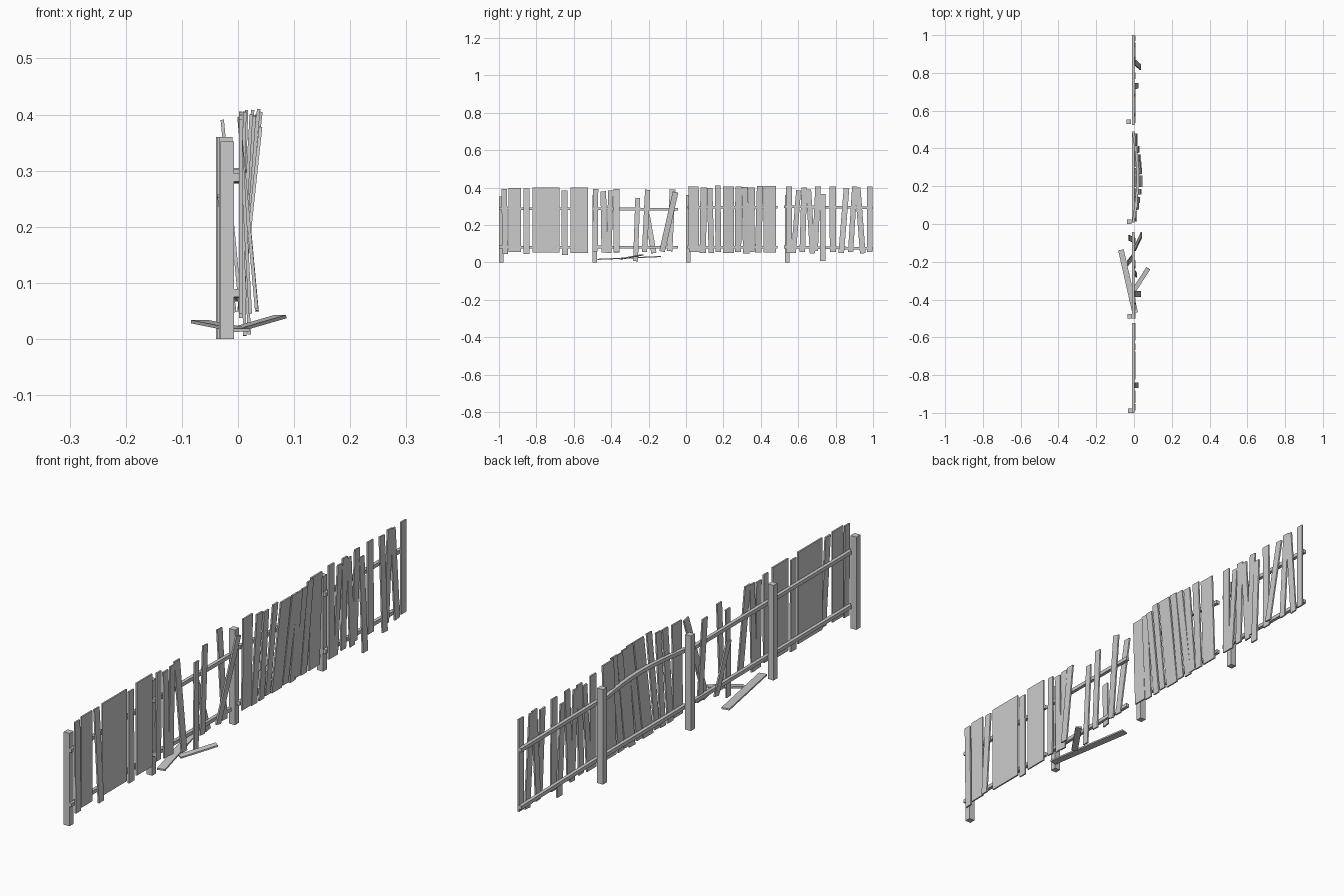
import bpy, bmesh, math
from mathutils import Vector, Matrix

FACE = 0.005   # x of the picket layer in front of the rails


def plank(name, bottom, top, width, thick, side=(0, 1, 0)):
    """Box running from bottom to top; its width follows 'side'."""
    a, b = Vector(bottom), Vector(top)
    axis = b - a
    z = axis.normalized()
    y = Vector(side)
    y = (y - z * y.dot(z)).normalized()
    x = y.cross(z)
    rot = Matrix((x, y, z)).transposed().to_4x4()
    m = Matrix.Translation((a + b) / 2) @ rot @ Matrix.Diagonal((thick, width, axis.length, 1))
    bm = bmesh.new()
    bmesh.ops.create_cube(bm, size=1, matrix=m)
    me = bpy.data.meshes.new(name)
    bm.to_mesh(me)
    bm.free()
    ob = bpy.data.objects.new(name, me)
    bpy.context.collection.objects.link(ob)
    return ob


def bulge(y):
    """Outward bow of the third panel's upper rail."""
    t = min(max((y - 0.01) / 0.48, 0), 1)
    return 0.024 * math.sin(math.pi * t)


def bowed_rail(name, y0, y1, z, s, n=8):
    bm = bmesh.new()
    rings = []
    for i in range(n + 1):
        y = y0 + (y1 - y0) * i / n
        cx = -0.004 + bulge(y)
        rings.append([bm.verts.new((cx + dx * s / 2, y, z + dz * s / 2))
                      for dx, dz in ((-1, -1), (1, -1), (1, 1), (-1, 1))])
    for r, q in zip(rings, rings[1:]):
        for k in range(4):
            bm.faces.new((r[k], r[(k + 1) % 4], q[(k + 1) % 4], q[k]))
    bm.faces.new(rings[0])
    bm.faces.new(rings[-1])
    bmesh.ops.recalc_face_normals(bm, faces=bm.faces)
    me = bpy.data.meshes.new(name)
    bm.to_mesh(me)
    bm.free()
    bpy.context.collection.objects.link(bpy.data.objects.new(name, me))


# posts
for i, (x, y, h) in enumerate([(-0.019, -0.988, 0.352), (-0.022, -0.488, 0.36),
                               (-0.025, 0.012, 0.36), (-0.027, 0.542, 0.36)]):
    plank(f"post_{i + 1}", (x, y, 0), (x, y, h), 0.024, 0.024)

# rails
for i, (y0, y1, za, zb) in enumerate([(-1.0, -0.523, 0.288, 0.286), (-0.5, -0.042, 0.286, 0.284),
                                      (0.008, 0.49, 0.295, 0.295), (0.523, 1.0, 0.298, 0.292)]):
    plank(f"lower_rail_{i + 1}", (-0.004, y0, 0.082), (-0.004, y1, 0.08 if i < 3 else 0.074),
          0.014, 0.013, (0, 0, 1))
    if i == 2:
        bowed_rail("upper_rail_3", y0, y1, za, 0.014)
    else:
        plank(f"upper_rail_{i + 1}", (-0.004, y0, za), (-0.004, y1, zb), 0.014, 0.013, (0, 0, 1))

# pickets: bottom y, top y, width, bottom z, top z (optional bottom x, top x)
panel_1 = [(-0.967, -0.972, 0.030, 0.045, 0.392), (-0.915, -0.915, 0.066, 0.055, 0.398),
           (-0.853, -0.853, 0.030, 0.045, 0.395, 0.022, 0.003),
           (-0.797, -0.797, 0.050, 0.052, 0.400), (-0.748, -0.748, 0.048, 0.052, 0.400),
           (-0.700, -0.700, 0.048, 0.052, 0.400), (-0.648, -0.650, 0.032, 0.038, 0.385),
           (-0.571, -0.571, 0.094, 0.050, 0.400)]
panel_2 = [(-0.486, -0.483, 0.028, 0.058, 0.392), (-0.437, -0.442, 0.030, 0.052, 0.380),
           (-0.412, -0.402, 0.028, 0.050, 0.385), (-0.371, -0.371, 0.032, 0.054, 0.392, 0.033, 0.002),
           (-0.270, -0.258, 0.026, 0.006, 0.345, 0.012, 0.006),
           (-0.222, -0.205, 0.028, 0.055, 0.388),
           (-0.172, -0.208, 0.028, 0.050, 0.255, -0.006, -0.034),
           (-0.128, -0.056, 0.030, 0.058, 0.375, 0.006, 0.040),
           (-0.088, -0.072, 0.030, 0.060, 0.390, 0.004, -0.028)]
panel_3 = [(0.043, 0.040, 0.056, 0.055, 0.405), (0.090, 0.094, 0.034, 0.050, 0.400),
           (0.136, 0.126, 0.030, 0.050, 0.398), (0.172, 0.170, 0.030, 0.055, 0.410),
           (0.227, 0.227, 0.060, 0.050, 0.405), (0.278, 0.281, 0.034, 0.055, 0.405),
           (0.322, 0.314, 0.034, 0.048, 0.402), (0.348, 0.352, 0.034, 0.055, 0.400),
           (0.386, 0.396, 0.034, 0.052, 0.408), (0.447, 0.447, 0.066, 0.052, 0.408)]
panel_4 = [(0.551, 0.551, 0.034, 0.050, 0.405), (0.575, 0.602, 0.026, 0.050, 0.385),
           (0.622, 0.632, 0.030, 0.055, 0.400), (0.676, 0.655, 0.028, 0.048, 0.390),
           (0.690, 0.706, 0.030, 0.060, 0.405), (0.732, 0.730, 0.030, 0.008, 0.365, 0.020, 0.006),
           (0.786, 0.784, 0.034, 0.055, 0.405), (0.830, 0.858, 0.030, 0.050, 0.395, 0.034, 0.002),
           (0.880, 0.902, 0.028, 0.055, 0.405), (0.945, 0.918, 0.030, 0.048, 0.400),
           (0.983, 0.983, 0.030, 0.055, 0.405)]
for p, rows in enumerate((panel_1, panel_2, panel_3, panel_4)):
    for i, (yb, yt, w, z0, z1, *lean) in enumerate(rows):
        xb, xt = lean if lean else (FACE, FACE)
        if p == 2:   # tops follow the bowed rail
            slope = bulge(yt) / 0.215
            xb, xt = FACE - slope * (0.08 - z0), FACE + slope * (z1 - 0.08)
        plank(f"picket_{p + 1}_{i + 1}", (xb, yb, z0), (xt, yt, z1), w, 0.006)

# broken planks lying on the ground
plank("fallen_plank_long", (0.006, -0.470, 0.016), (-0.069, -0.137, 0.031), 0.03, 0.006, (1, 0, 0))
plank("fallen_plank_short", (0.000, -0.350, 0.018), (0.076, -0.235, 0.040), 0.024, 0.006, (1, -0.6, 0))
